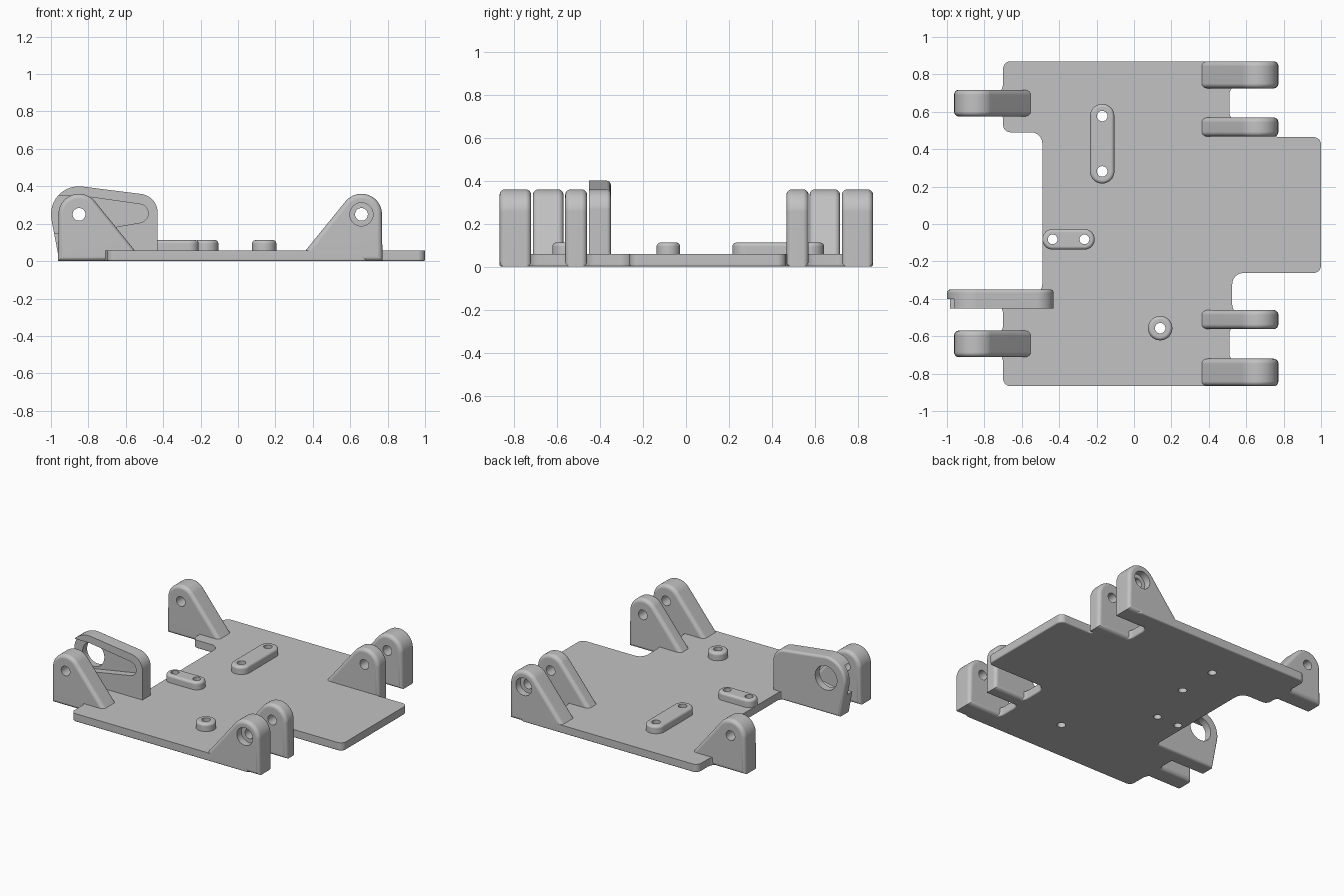
import bpy, bmesh, math
from mathutils import Vector
from mathutils.geometry import convex_hull_2d

if "Cube" in bpy.data.objects:
    bpy.data.objects.remove(bpy.data.objects["Cube"], do_unlink=True)

grey = bpy.data.materials.new("light_grey")
grey.use_nodes = True
grey.diffuse_color = (0.54, 0.54, 0.54, 1)
grey.node_tree.nodes["Principled BSDF"].inputs["Base Color"].default_value = grey.diffuse_color


def hull(*discs):
    """Outline wrapped tightly round discs (u, v, radius)."""
    pts = []
    for u, v, r in discs:
        n = 48 if r else 1
        pts += [Vector((u + r * math.cos(2 * math.pi * (i + 0.5) / n),
                        v + r * math.sin(2 * math.pi * (i + 0.5) / n))) for i in range(n)]
    return [pts[i] for i in convex_hull_2d(pts)]


def rounded(points, convex, concave, steps=6):
    """Clockwise polygon with filleted corners."""
    pts, out = [Vector(p) for p in points], []
    for i, p in enumerate(pts):
        a, b = pts[i - 1] - p, pts[(i + 1) % len(pts)] - p
        turn = a.x * b.y - a.y * b.x
        r = min(convex if turn > 0 else concave, 0.45 * a.length, 0.45 * b.length)
        a, b = a.normalized() * r, b.normalized() * r
        for k in range(steps + 1):
            t = math.pi / 2 * k / steps
            out.append(p + a * (1 - math.sin(t)) + b * (1 - math.cos(t)))
    return out


def prism(name, outline, axis, lo, hi, rim_lo=0, rim_hi=0):
    """Extrude an outline along y or z, rounding the rims of its end faces."""
    place = (lambda p, w: (p.x, p.y, w)) if axis == "z" else (lambda p, w: (p.x, w, p.y))
    bm = bmesh.new()
    ends = [[bm.verts.new(place(p, w)) for p in outline] for w in (lo, hi)]
    caps = [bm.faces.new(e) for e in ends]
    n = len(outline)
    for i in range(n):
        j = (i + 1) % n
        bm.faces.new((ends[0][i], ends[0][j], ends[1][j], ends[1][i]))
    bmesh.ops.recalc_face_normals(bm, faces=bm.faces)
    rims = [(list(c.edges), r) for c, r in zip(caps, (rim_lo, rim_hi)) if r]
    for edges, r in rims:
        bmesh.ops.bevel(bm, geom=edges, offset=r, segments=5, profile=0.5, affect="EDGES")
    mesh = bpy.data.meshes.new(name)
    bm.to_mesh(mesh)
    bm.free()
    mesh.materials.append(grey)
    ob = bpy.data.objects.new(name, mesh)
    bpy.context.collection.objects.link(ob)
    return ob


def finish(ob, cutters=()):
    """Cut the holes, then shade."""
    bpy.ops.object.select_all(action="DESELECT")
    bpy.context.view_layer.objects.active = ob
    ob.select_set(True)
    for c in cutters:
        c.hide_render = True
        m = ob.modifiers.new("hole", "BOOLEAN")
        m.operation, m.solver, m.object = "DIFFERENCE", "EXACT", c
        bpy.ops.object.modifier_apply(modifier=m.name)
        bpy.data.objects.remove(c, do_unlink=True)
    bpy.ops.object.shade_smooth_by_angle(angle=math.radians(32))
    ob.modifiers.new("flat_caps", "WEIGHTED_NORMAL").keep_sharp = True


# Bosses: name, end centres, radius, hole radius
bosses = [
    ("long_boss", [(-0.17, 0.577), (-0.17, 0.281)], 0.065, 0.028),
    ("short_boss", [(-0.435, -0.082), (-0.265, -0.082)], 0.055, 0.026),
    ("round_boss", [(0.14, -0.557)], 0.065, 0.028),
]


def boss_holes(ends, r):
    return [prism("cutter", hull((x, y, r)), "z", -0.1, 0.3) for x, y in ends]


plate_holes = []
for name, ends, r, hole in bosses:
    boss = prism(name, hull(*[(x, y, r) for x, y in ends]), "z", 0.03, 0.112, 0, 0.018)
    finish(boss, boss_holes(ends, hole))
    plate_holes += boss_holes(ends, hole)

# Base plate with notches; its tabs end inside the lugs
tab = 0.7
outline = [
    (-tab, 0.87), (tab, 0.87), (tab, 0.75), (0.51, 0.75), (0.51, 0.54), (0.74, 0.54),
    (0.74, 0.465), (1, 0.465), (1, -0.262), (0.525, -0.262), (0.525, -0.49), (tab, -0.49),
    (tab, -0.53), (0.51, -0.53), (0.51, -0.75), (tab, -0.75), (tab, -0.867), (-tab, -0.867),
    (-tab, -0.68), (-0.85, -0.68), (-0.85, -0.6), (-tab, -0.6), (-tab, -0.42), (-0.85, -0.42),
    (-0.85, -0.38), (-0.49, -0.38), (-0.49, 0.49), (-tab, 0.49), (-tab, 0.61), (-0.85, 0.61),
    (-0.85, 0.69), (-tab, 0.69),
]
plate = prism("base_plate", rounded(outline, 0.04, 0.06), "z", 0, 0.058, 0.01)
finish(plate, plate_holes)


def lug(name, side, pin_x, y0, y1, bore=0):
    """Sloped pivot lug; bore is -1 or 1 for a counterbore on that y face."""
    shape = hull((pin_x, 0.25, 0.11), (pin_x + side * 0.112, 0, 0),
                 (pin_x - side * 0.3, 0, 0), (pin_x - side * 0.3, 0.055, 0))
    ob = prism(name, shape, "y", y0, y1, 0.026, 0.026)
    cuts = [prism("cutter", hull((pin_x, 0.25, 0.034)), "y", y0 - 0.1, y1 + 0.1)]
    if bore:
        face = y1 if bore > 0 else y0
        lo, hi = sorted((face - bore * 0.05, face + bore * 0.1))
        cuts.append(prism("cutter", hull((pin_x, 0.25, 0.062)), "y", lo, hi))
    finish(ob, cuts)


# Pivot lugs
lug("back_left_outer_lug", 1, 0.66, 0.725, 0.87, 1)
lug("back_left_inner_lug", 1, 0.66, 0.467, 0.57)
lug("front_left_inner_lug", 1, 0.66, -0.562, -0.46)
lug("front_left_outer_lug", 1, 0.66, -0.867, -0.72, -1)
lug("back_right_lug", -1, -0.85, 0.575, 0.717)
lug("front_right_lug", -1, -0.85, -0.712, -0.57)

# Side bracket with a large bore and an open-ended pocket
arm = prism("side_bracket",
            hull((-0.85, 0.25, 0.15), (-0.53, 0.26, 0.1), (-0.43, 0, 0), (-0.955, 0, 0)),
            "y", -0.452, -0.35, 0, 0.018)
pocket = hull((-0.53, 0.255, 0.05), (-0.85, 0.25, 0.1), (-1.1, 0.35, 0), (-1.1, 0.15, 0))
finish(arm, [prism("cutter", pocket, "y", -0.6, -0.4),
             prism("cutter", hull((-0.85, 0.25, 0.085)), "y", -0.6, -0.2)])
